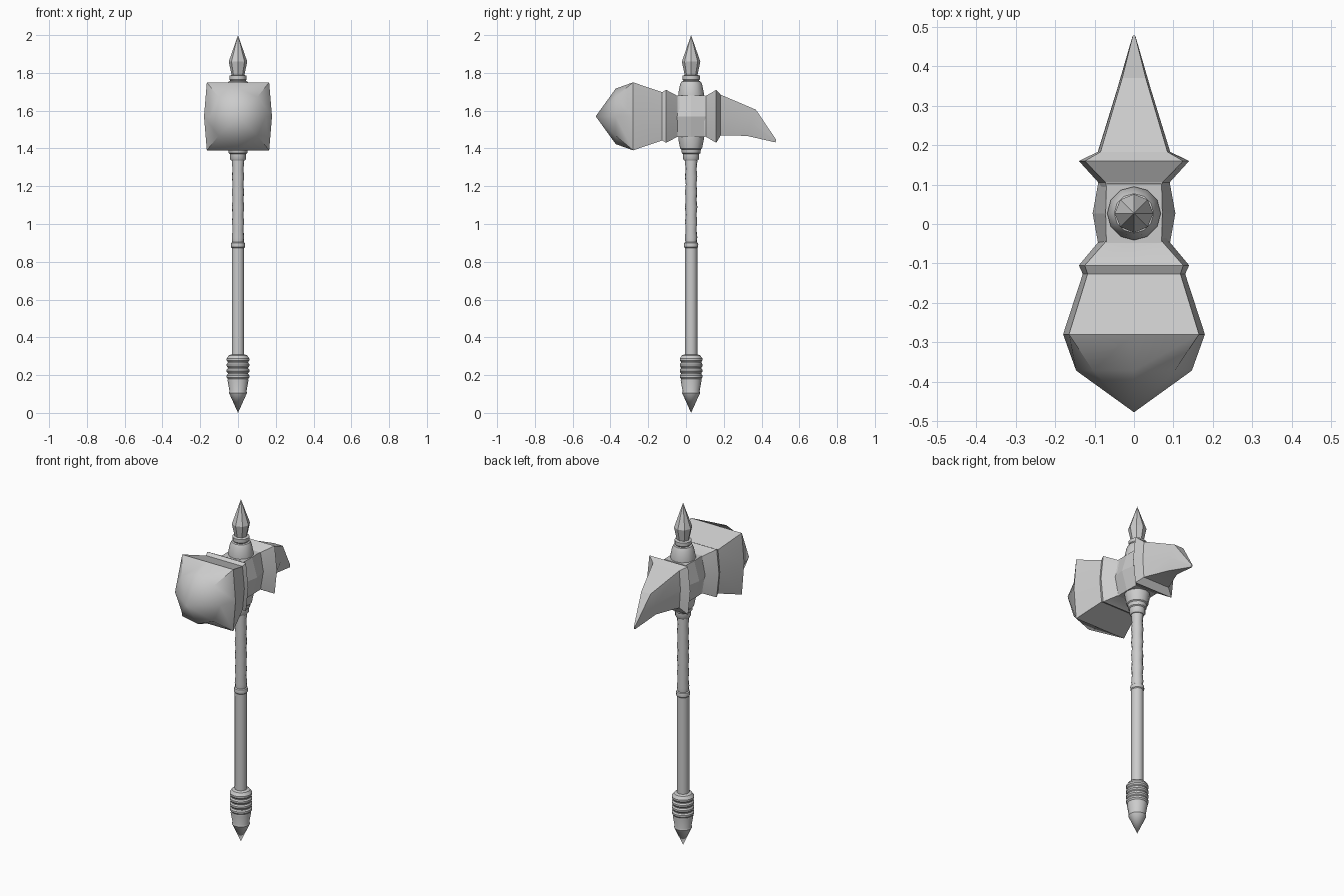
import bpy, bmesh, math
from mathutils import Vector

if "Cube" in bpy.data.objects:
    bpy.data.objects.remove(bpy.data.objects["Cube"])

AXIS_Y = 0.027   # handle axis
HEAD_Z = 1.57    # head centre height


def loft(name, rings, angle):
    """Skin closed rings of equal size; a one-point ring closes to a tip."""
    bm = bmesh.new()
    vs = [[bm.verts.new(p) for p in r] for r in rings]
    for a, b in zip(vs, vs[1:]):
        n = max(len(a), len(b))
        for i in range(n):
            j = (i + 1) % n
            if len(a) == 1:
                bm.faces.new((a[0], b[j], b[i]))
            elif len(b) == 1:
                bm.faces.new((a[i], a[j], b[0]))
            else:
                bm.faces.new((a[i], a[j], b[j], b[i]))
    for end in (vs[0], vs[-1]):
        if len(end) > 2:
            bm.faces.new(end)
    bmesh.ops.recalc_face_normals(bm, faces=bm.faces[:])
    me = bpy.data.meshes.new(name)
    bm.to_mesh(me)
    bm.free()
    ob = bpy.data.objects.new(name, me)
    bpy.context.collection.objects.link(ob)
    bpy.ops.object.select_all(action='DESELECT')
    ob.select_set(True)
    bpy.context.view_layer.objects.active = ob
    if angle:
        bpy.ops.object.shade_smooth_by_angle(angle=math.radians(angle))
    return ob


def lathe(name, profile, sides=12, angle=35, twist=0.0):
    """Turn (radius, z) points about the handle axis."""
    rings = []
    for k, (r, z) in enumerate(profile):
        if r == 0:
            rings.append([(0, AXIS_Y, z)])
            continue
        rings.append([(r * math.cos(t), AXIS_Y + r * math.sin(t), z)
                      for t in (2 * math.pi * i / sides + k * twist for i in range(sides))])
    return loft(name, rings, angle)


def section(y, corner, mid, top, bottom=None, y_low=None):
    """Head cross-section: a box with slightly bulged sides, 8 points."""
    bottom = -top if bottom is None else bottom
    y_low = y if y_low is None else y_low
    c, ym = (top + bottom) / 2, (y + y_low) / 2
    pts = [(mid, ym, c), (corner, y, top), (0, y, top), (-corner, y, top),
           (-mid, ym, c), (-corner, y_low, bottom), (0, y_low, bottom), (corner, y_low, bottom)]
    return [(x, yy, z + HEAD_Z) for x, yy, z in pts]


# pommel with ringed grip end
pommel = [(0, 0), (0.045, 0.10), (0.048, 0.105), (0.045, 0.115), (0.055, 0.17)]
for z in (0.18, 0.21, 0.24, 0.27):
    pommel += [(0.054, z), (0.060, z + 0.008), (0.060, z + 0.018), (0.054, z + 0.026)]
pommel += [(0.048, 0.305), (0.034, 0.31)]
lathe("pommel", pommel, 16)

# lower handle and middle ring
lathe("lower_handle", [(0.033, 0.29), (0.033, 0.885)])
lathe("handle_ring", [(0.030, 0.87), (0.037, 0.878), (0.038, 0.89), (0.036, 0.90), (0.029, 0.905)])

# wrapped upper handle, gently rippled
wrap = [(0.033 if k % 2 else 0.029, 0.89 + 0.04 * k) for k in range(13)]
lathe("wrapped_handle", wrap, 12, 60, 0.1)

# collars under and over the hub
lathe("lower_collar", [(0.036, 1.335), (0.043, 1.345), (0.043, 1.37), (0.049, 1.375),
                       (0.052, 1.395), (0.058, 1.40), (0.068, 1.45), (0.068, 1.48)])
lathe("upper_collar", [(0.068, 1.66), (0.068, 1.69), (0.058, 1.74), (0.050, 1.755),
                       (0.040, 1.757), (0.046, 1.765), (0.046, 1.785), (0.030, 1.79)])

# faceted top spike
lathe("top_spike", [(0.032, 1.78), (0.049, 1.86), (0, 2.0)], 8, 0)

# barrel-shaped hub block
hub = []
for z, c, m in ((1.46, 0.070, 0.072), (1.57, 0.088, 0.105), (1.68, 0.070, 0.072)):
    e = c + 0.005
    hub.append([(m, AXIS_Y, z), (c, AXIS_Y + e, z), (0, AXIS_Y + e, z), (-c, AXIS_Y + e, z),
                (-m, AXIS_Y, z), (-c, AXIS_Y - e, z), (0, AXIS_Y - e, z), (c, AXIS_Y - e, z)])
loft("hub", hub, 0)

# hammer head, ending in an eight-sided domed cone
rim = [(0.147 * math.cos(i * math.pi / 4), -0.372, HEAD_Z + 0.147 * math.sin(i * math.pi / 4))
       for i in range(8)]
loft("hammer_head", [section(-0.03, 0.070, 0.088, 0.108),
                     section(-0.045, 0.072, 0.090, 0.108),
                     section(-0.105, 0.125, 0.140, 0.140),
                     section(-0.127, 0.118, 0.130, 0.128),
                     section(-0.280, 0.165, 0.180, 0.180),
                     rim, [(0, -0.478, HEAD_Z)]], 30)

# curved beak with flared flange
loft("beak", [section(0.09, 0.070, 0.088, 0.108),
              section(0.105, 0.072, 0.090, 0.108),
              section(0.160, 0.125, 0.140, 0.140),
              section(0.183, 0.085, 0.092, 0.115, -0.102),
              section(0.370, 0.030, 0.042, 0.035, -0.103, 0.32),
              section(0.478, 0.003, 0.004, -0.125, -0.138, 0.474)], 20)
